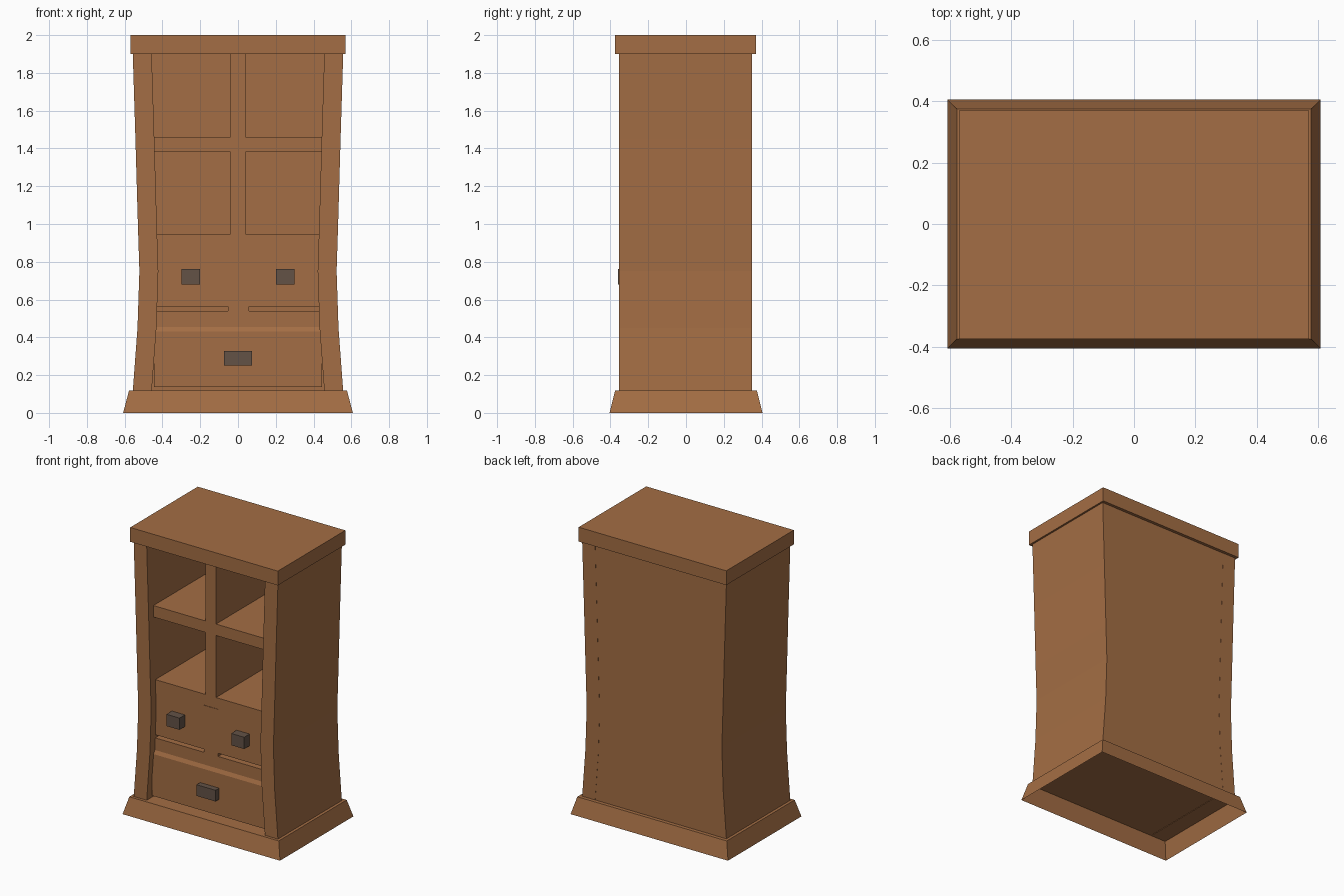
import bpy, bmesh

if "Cube" in bpy.data.objects:
    bpy.data.objects.remove(bpy.data.objects["Cube"])


def material(name, rgb):
    m = bpy.data.materials.new(name)
    m.diffuse_color = (*rgb, 1)
    m.use_nodes = True
    m.node_tree.nodes["Principled BSDF"].inputs["Base Color"].default_value = m.diffuse_color
    return m


WOOD = material("warm_brown_wood", (0.37, 0.155, 0.058))
GREY = material("dark_grey_metal", (0.125, 0.085, 0.062))


def finish(name, bm, mat):
    bmesh.ops.recalc_face_normals(bm, faces=bm.faces)
    me = bpy.data.meshes.new(name)
    bm.to_mesh(me)
    bm.free()
    me.materials.append(mat)
    ob = bpy.data.objects.new(name, me)
    bpy.context.collection.objects.link(ob)
    return ob


def prism(name, pts, lo, hi, to_xyz, mat=WOOD):
    """Extrude a closed 2D outline from lo to hi; to_xyz maps (a, b, depth) to a point."""
    bm = bmesh.new()
    rings = [[bm.verts.new(to_xyz(a, b, d)) for a, b in pts] for d in (lo, hi)]
    bm.faces.new(rings[0])
    bm.faces.new(rings[1])
    n = len(pts)
    for i in range(n):
        j = (i + 1) % n
        bm.faces.new((rings[0][i], rings[0][j], rings[1][j], rings[1][i]))
    return finish(name, bm, mat)


def box(name, x0, x1, y0, y1, z0, z1, mat=WOOD):
    return prism(name, [(x0, y0), (x1, y0), (x1, y1), (x0, y1)], z0, z1,
                 lambda a, b, d: (a, b, d), mat)


# flared plinth, open underneath
bm = bmesh.new()
rings = [[bm.verts.new((sx * hx, sy * hy, z)) for sx, sy in ((-1, -1), (1, -1), (1, 1), (-1, 1))]
         for hx, hy, z in ((0.608, 0.405, 0), (0.577, 0.375, 0.118))]
for i in range(4):
    j = (i + 1) % 4
    bm.faces.new((rings[0][i], rings[0][j], rings[1][j], rings[1][i]))
bm.faces.new(rings[1])
finish("plinth", bm, WOOD)

# top slab
box("top_slab", -0.57, 0.57, -0.375, 0.37, 1.9, 2.0)

# bowed side panels: half-width of the outer face at each height
bow = [(0.557, 0.115), (0.532, 0.45), (0.522, 0.75), (0.53, 1.0), (0.543, 1.45), (0.557, 1.9)]
outline = bow + [(x - 0.1, z) for x, z in reversed(bow)]
for side, s in (("left", -1), ("right", 1)):
    prism(side + "_side_panel", outline, -0.355, 0.35, lambda a, b, d, s=s: (s * a, d, b))

# back panel, following the bow between the sides
back = [(x - 0.09, z) for x, z in bow]
prism("back_panel", back + [(-x, z) for x, z in reversed(back)], 0.31, 0.349,
      lambda a, b, d: (a, d, b))

# open shelving
F = -0.30
box("upper_shelf", -0.45, 0.45, F, 0.33, 1.38, 1.46)
box("drawer_rail", -0.45, 0.45, F, 0.33, 0.455, 0.54)
box("lower_divider", -0.04, 0.04, F, 0.33, 0.945, 1.39)
box("upper_divider", -0.04, 0.04, F, 0.33, 1.45, 1.91)

# upper drawer pair with the stile between them
box("upper_drawers", -0.44, 0.44, F, 0.33, 0.562, 0.947)
box("drawer_stile", -0.052, 0.057, F - 0.003, 0.33, 0.53, 0.87)

# lower drawer with a sloping top lip
lip = [(F - 0.012, 0.137), (F - 0.012, 0.43), (F, 0.455), (0.31, 0.455), (0.31, 0.137)]
prism("lower_drawer", lip, -0.445, 0.445, lambda a, b, d: (d, a, b))

# block handles
for side, x in (("left", -0.25), ("right", 0.25)):
    box(side + "_drawer_handle", x - 0.05, x + 0.05, -0.36, F + 0.01, 0.68, 0.762, GREY)
box("lower_drawer_handle", -0.073, 0.073, -0.352, F + 0.01, 0.25, 0.328, GREY)
